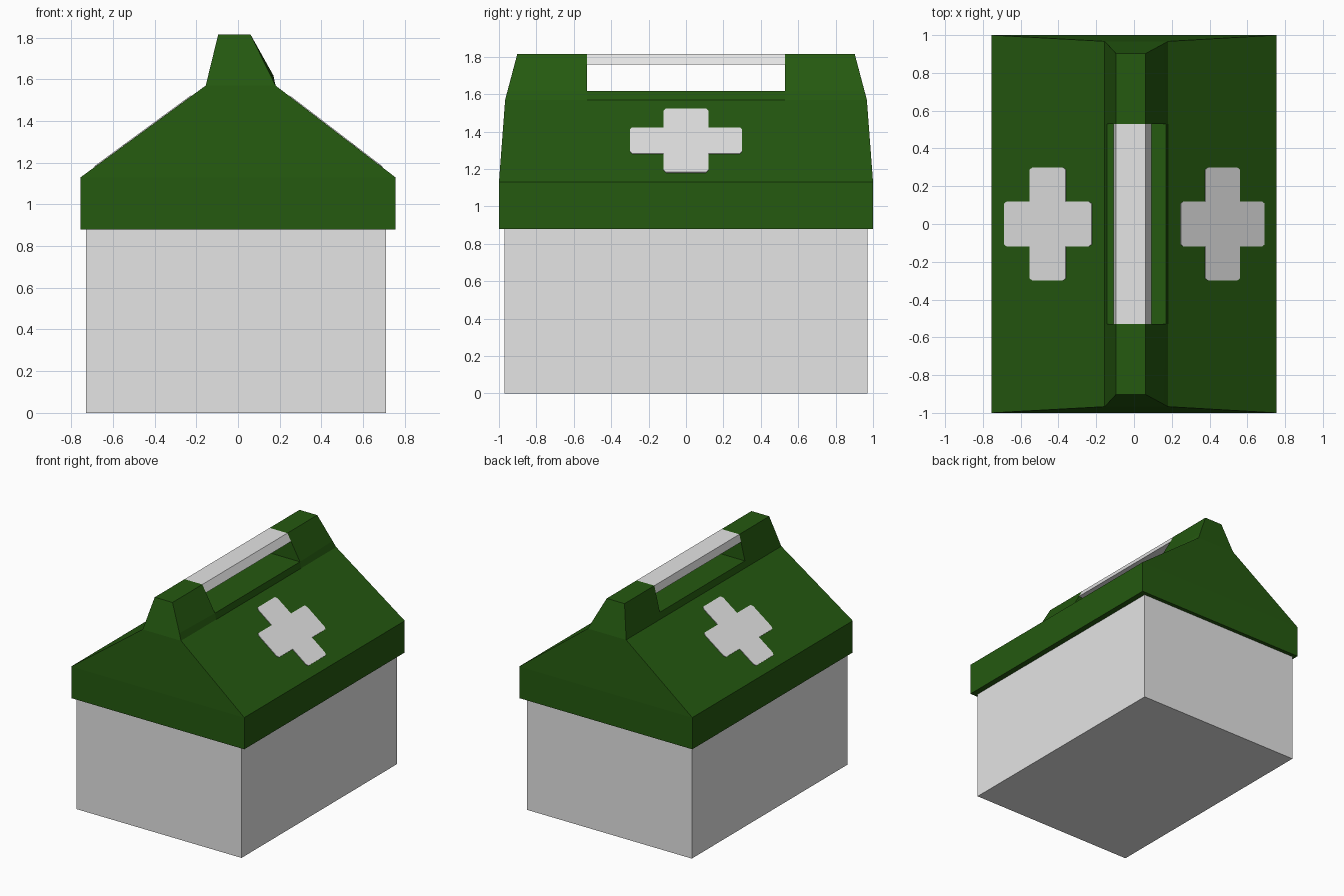
import bpy
from mathutils import Vector

if "Cube" in bpy.data.objects:
    bpy.data.objects.remove(bpy.data.objects["Cube"])


def material(name, rgb):
    m = bpy.data.materials.new(name)
    m.diffuse_color = (*rgb, 1)
    m.use_nodes = True
    m.node_tree.nodes["Principled BSDF"].inputs["Base Color"].default_value = m.diffuse_color
    return m


green = material("dark green", (0.018, 0.1, 0.005))
white = material("off white", (0.78, 0.78, 0.78))


def make(name, verts, faces, mat):
    me = bpy.data.meshes.new(name)
    me.from_pydata(verts, [], faces)
    me.materials.append(mat)
    ob = bpy.data.objects.new(name, me)
    bpy.context.collection.objects.link(ob)
    # consistent outward normals
    import bmesh
    bm = bmesh.new()
    bm.from_mesh(me)
    bmesh.ops.recalc_face_normals(bm, faces=bm.faces)
    bm.to_mesh(me)
    bm.free()
    return ob


def loft(name, rings, mat):
    """Skin equal-length rings of points and cap both ends."""
    n = len(rings[0])
    verts = [p for r in rings for p in r]
    faces = [list(range(n)), list(range(len(verts) - n, len(verts)))]
    for k in range(len(rings) - 1):
        for i in range(n):
            j = (i + 1) % n
            faces.append([k * n + i, k * n + j, (k + 1) * n + j, (k + 1) * n + i])
    return make(name, verts, faces, mat)


def rect(x0, x1, y, z):
    return [(x0, -y, z), (x1, -y, z), (x1, y, z), (x0, y, z)]


def section(profile, ys):
    return [(x, y, z) for (x, z), y in zip(profile, ys)]


# storage box and sloped lid
loft("box_body", [rect(-0.73, 0.71, 0.97, 0), rect(-0.73, 0.71, 0.97, 0.88)], white)
loft("lid", [rect(-0.755, 0.755, 1.0, 0.88), rect(-0.755, 0.755, 1.0, 1.13),
             rect(-0.155, 0.18, 0.967, 1.57)], green)

# ridge: low middle bar with a raised support at each end
base = [(-0.155, 1.57), (0.18, 1.57)]
low = base + [(0.17, 1.618), (-0.143, 1.618)]
inner = base + [(0.17, 1.618), (0.06, 1.815), (-0.095, 1.815), (-0.143, 1.618)]
outer = base + [(0.157, 1.618), (0.06, 1.815), (-0.095, 1.815), (-0.143, 1.618)]
outer_y = (0.967, 0.967, 0.954, 0.902, 0.902, 0.954)
loft("ridge_bar", [section(low, [s * 0.53] * 4) for s in (-1, 1)], green)
for s, side in ((-1, "front"), (1, "back")):
    loft(side + "_handle_support",
         [section(inner, [s * 0.53] * 6), section(outer, [s * y for y in outer_y])], green)

# carrying handle between the supports
grip = [(-0.109, 1.758), (0.092, 1.758), (0.06, 1.815), (-0.095, 1.815)]
loft("handle", [section(grip, [s * 0.53] * 4) for s in (-1, 1)], white)

# cross plates on both slopes, as (y, z) outlines with clipped outer corners
c = 0.012
quarter = [(0.3, 0.07 - c), (0.3 - c, 0.07), (0.12, 0.07), (0.12, 0.17 - c), (0.12 - c, 0.17)]
half = quarter + [(-y, z) for y, z in reversed(quarter)]
outline = half + [(-y, -z) for y, z in half]
for name, x_low, x_top in (("right_cross", 0.755, 0.18), ("left_cross", -0.755, -0.155)):
    run = x_top - x_low
    normal = Vector((0.44 if run < 0 else -0.44, 0, abs(run))).normalized()
    flat = [Vector((x_low + run * (0.22 + z) / 0.44, y, 1.35 + z)) for y, z in outline]
    loft(name, [[p + normal * d for p in flat] for d in (-0.003, 0.004)], white)
